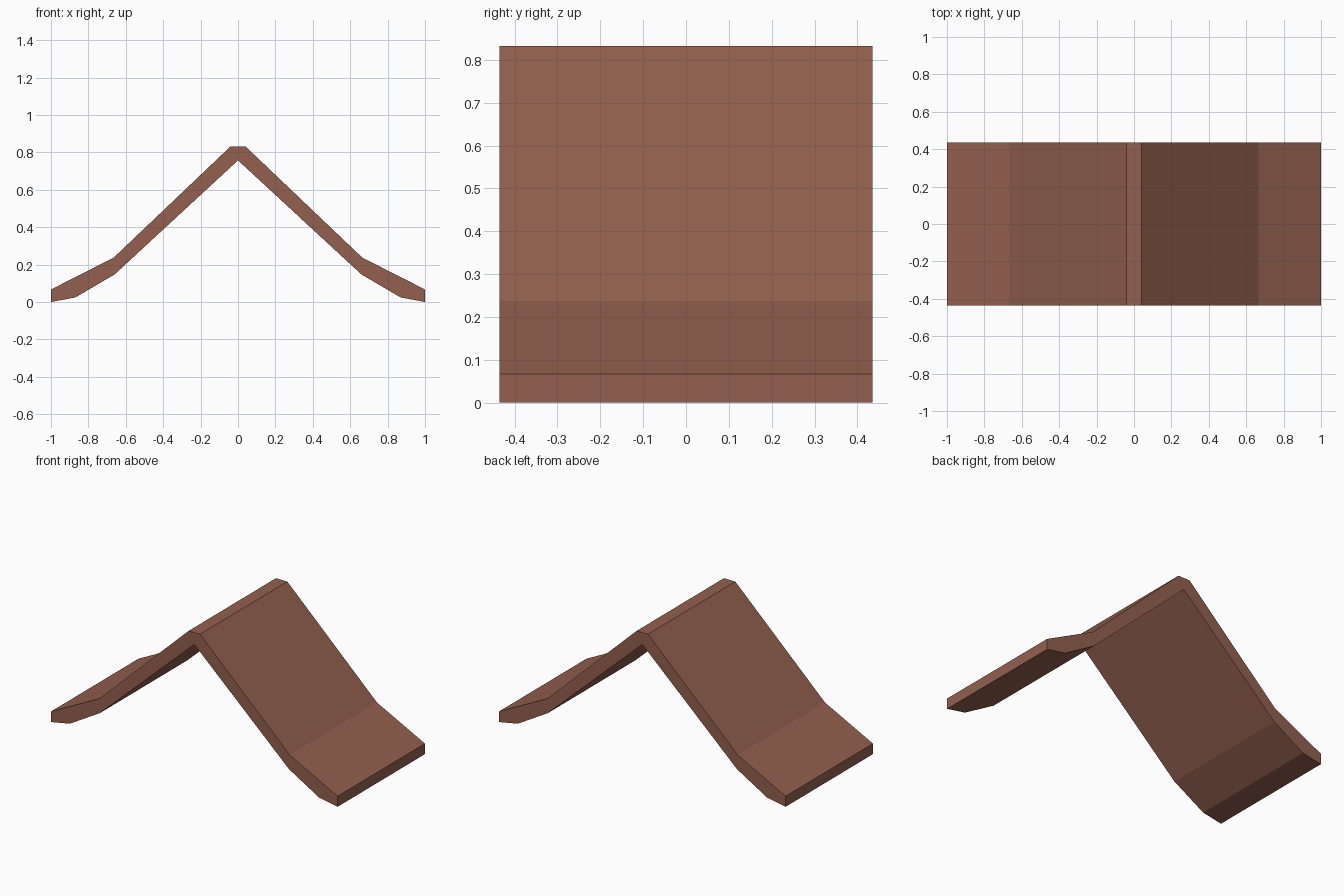
import bpy
import bmesh

cube = bpy.data.objects.get("Cube")
if cube:
    bpy.data.objects.remove(cube, do_unlink=True)

# Colour
brown = bpy.data.materials.new("roof_brown")
brown.use_nodes = True
colour = (0.29, 0.118, 0.077, 1)
brown.diffuse_color = colour
bsdf = next(n for n in brown.node_tree.nodes if n.type == 'BSDF_PRINCIPLED')
bsdf.inputs["Base Color"].default_value = colour
bsdf.inputs["Roughness"].default_value = 0.8

HALF_DEPTH = 0.435

# Right half of the roof section: upper line from ridge to eave, then underside
upper = [(0.04, 0.835), (0.665, 0.24), (1.0, 0.07)]
under = [(1.0, 0.003), (0.87, 0.027), (0.66, 0.15), (0.0, 0.76)]
half = upper + under
outline = half + [(-x, z) for x, z in reversed(half[:-1])]
lowest = min(z for x, z in outline)

# Gable roof with flared eaves, extruded front to back
bm = bmesh.new()
section = bm.faces.new([bm.verts.new((x, -HALF_DEPTH, z - lowest)) for x, z in outline])
result = bmesh.ops.extrude_face_region(bm, geom=[section], use_keep_orig=True)
moved = [v for v in result["geom"] if isinstance(v, bmesh.types.BMVert)]
bmesh.ops.translate(bm, verts=moved, vec=(0, 2 * HALF_DEPTH, 0))
bmesh.ops.recalc_face_normals(bm, faces=bm.faces)
mesh = bpy.data.meshes.new("gable_roof")
bm.to_mesh(mesh)
bm.free()
mesh.materials.append(brown)
roof = bpy.data.objects.new("gable_roof", mesh)
bpy.context.collection.objects.link(roof)
